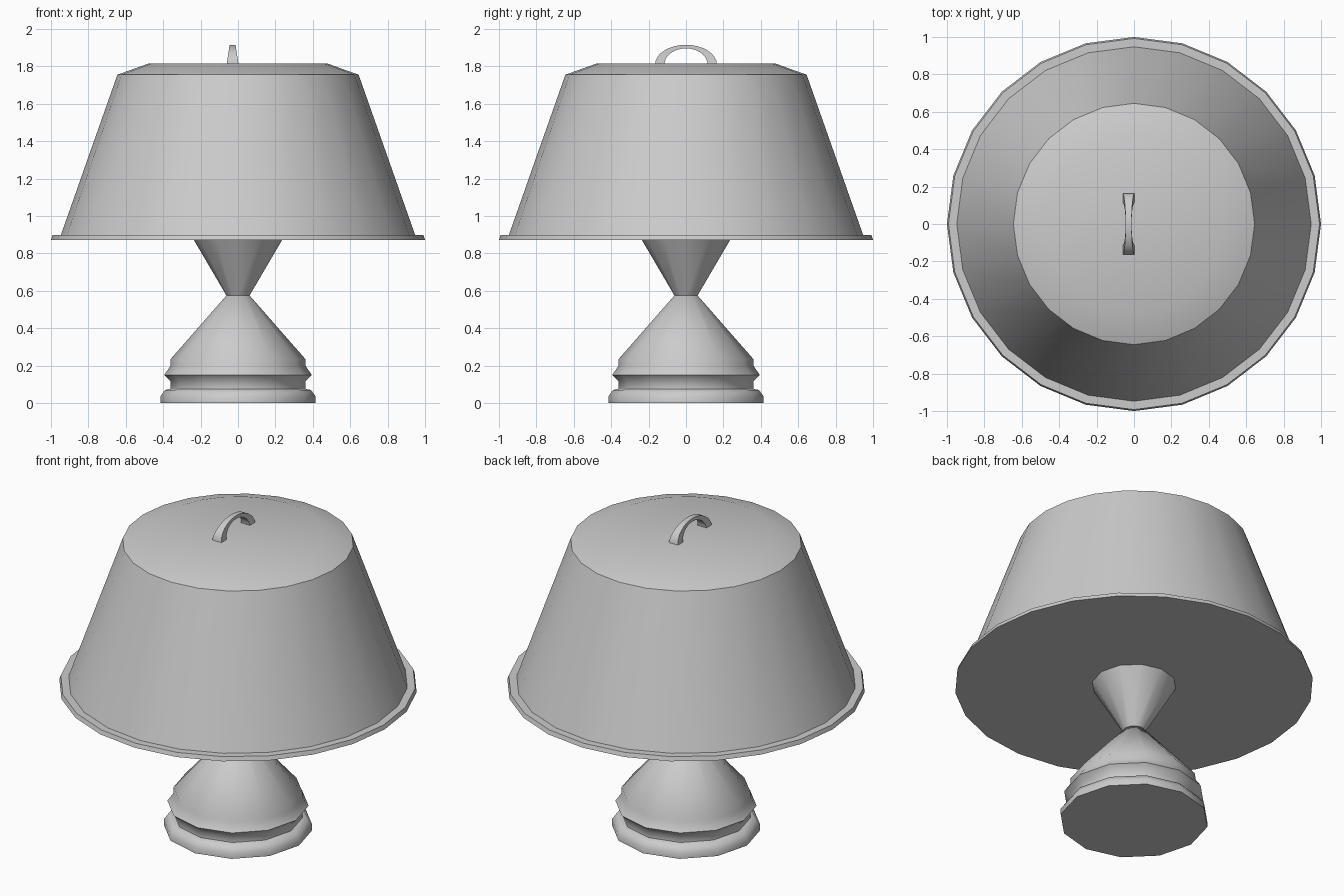
import bpy, bmesh, math

cube = bpy.data.objects.get("Cube")
if cube:
    bpy.data.objects.remove(cube)

grey = bpy.data.materials.new("plain_grey")
grey.use_nodes = True
COLOUR = (0.6, 0.6, 0.6, 1)
grey.diffuse_color = COLOUR
grey.node_tree.nodes["Principled BSDF"].inputs["Base Color"].default_value = COLOUR


def finish(name, bm, angle):
    bmesh.ops.recalc_face_normals(bm, faces=bm.faces)
    mesh = bpy.data.meshes.new(name)
    bm.to_mesh(mesh)
    bm.free()
    obj = bpy.data.objects.new(name, mesh)
    bpy.context.collection.objects.link(obj)
    mesh.materials.append(grey)
    bpy.ops.object.select_all(action="DESELECT")
    obj.select_set(True)
    bpy.context.view_layer.objects.active = obj
    bpy.ops.object.shade_smooth_by_angle(angle=math.radians(angle))
    return obj


def bridge(bm, rings):
    """Skin consecutive rings of vertices and cap both ends."""
    for a, b in zip(rings, rings[1:]):
        n = len(a)
        for i in range(n):
            j = (i + 1) % n
            bm.faces.new((a[i], a[j], b[j], b[i]))
    bm.faces.new(rings[0])
    bm.faces.new(rings[-1])


def turned(name, profile, sides, angle=31):
    """Revolve (radius, height) points about the z axis."""
    bm = bmesh.new()
    rings = []
    for r, z in profile:
        turns = [math.tau * i / sides for i in range(sides)]
        rings.append([bm.verts.new((r * math.cos(t), r * math.sin(t), z)) for t in turns])
    bridge(bm, rings)
    return finish(name, bm, angle)


# Moulded foot rising into a narrow waist
turned("foot", [(0.415, 0), (0.415, 0.035), (0.39, 0.07), (0.36, 0.075),
                (0.36, 0.115), (0.395, 0.15), (0.36, 0.2), (0.36, 0.235),
                (0.062, 0.575)], 12, 50)

# Flared support under the shade
turned("support_cone", [(0.062, 0.575), (0.238, 0.875)], 12)

# Rim plate and tapered shade with a shallow crown
turned("rim", [(1.0, 0.872), (0.992, 0.897)], 24)
turned("shade", [(0.95, 0.89), (0.645, 1.755), (0.475, 1.816)], 24)

# Arched handle, wide at the ends and narrow in the middle
bm = bmesh.new()
rings = []
STEPS = 16
for i in range(STEPS + 1):
    t = math.pi * i / STEPS
    c, s = math.cos(t), math.sin(t)
    half = 0.032 - 0.016 * s
    outer = (0.165 * c, 1.81 + 0.105 * s)
    inner = (0.115 * c, 1.81 + 0.086 * s)
    rings.append([bm.verts.new((-0.029 + dx, y, z)) for dx, (y, z) in
                  ((-half, outer), (half, outer), (half, inner), (-half, inner))])
bridge(bm, rings)
finish("handle", bm, 31)
